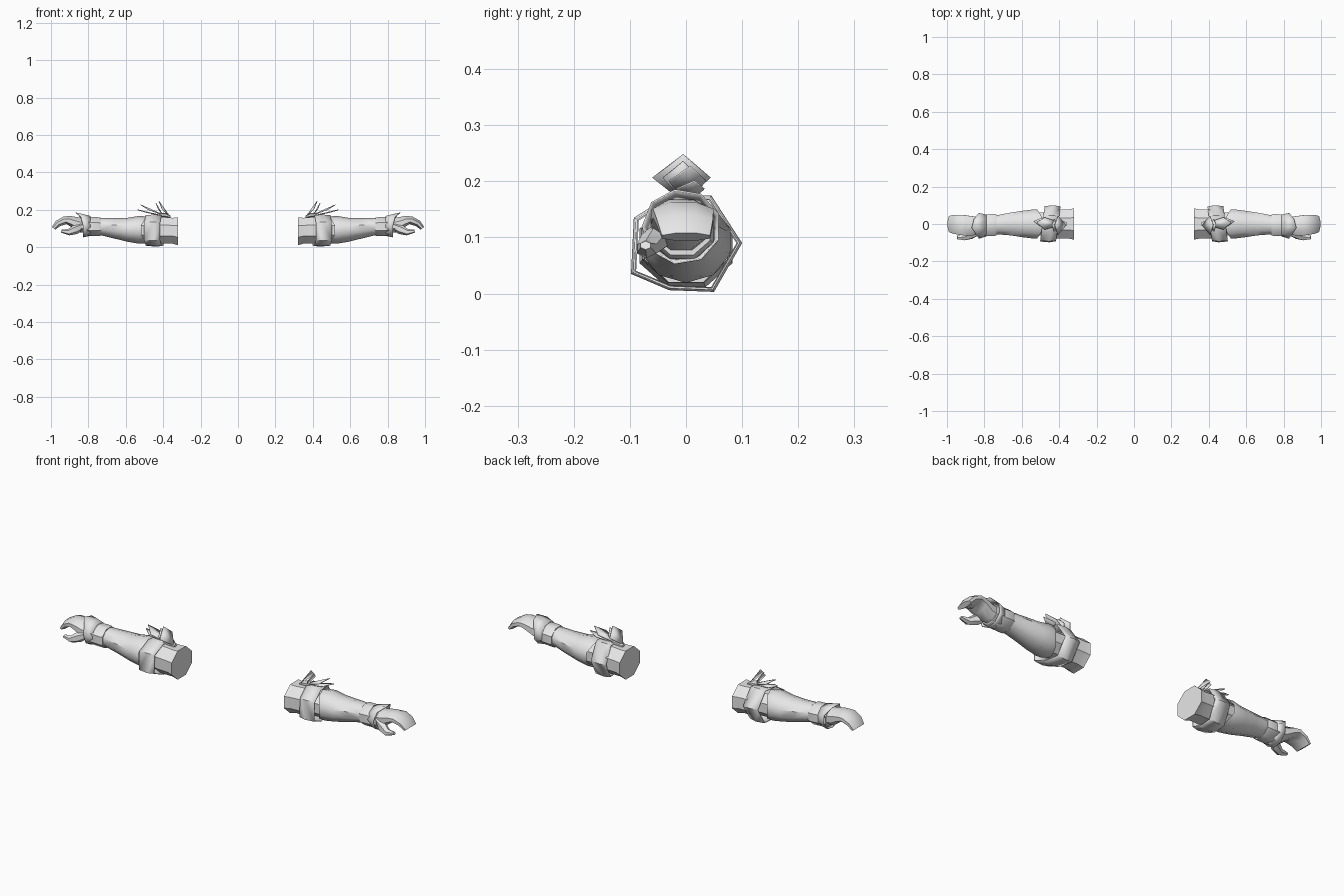
import bpy, bmesh, math
from mathutils import Vector

if "Cube" in bpy.data.objects:
    bpy.data.objects.remove(bpy.data.objects["Cube"])

grey = bpy.data.materials.new("light grey")
grey.diffuse_color = (0.8, 0.8, 0.8, 1)
grey.use_nodes = True
grey.node_tree.nodes["Principled BSDF"].inputs["Base Color"].default_value = grey.diffuse_color


def finish(name, bm, angle=40, thickness=0):
    """Turn a bmesh into an object, mirrored to the other arm."""
    bmesh.ops.recalc_face_normals(bm, faces=bm.faces)
    me = bpy.data.meshes.new(name)
    bm.to_mesh(me)
    bm.free()
    me.materials.append(grey)
    ob = bpy.data.objects.new(name, me)
    bpy.context.collection.objects.link(ob)
    bpy.ops.object.select_all(action='DESELECT')
    ob.select_set(True)
    bpy.context.view_layer.objects.active = ob
    bpy.ops.object.shade_smooth_by_angle(angle=math.radians(angle))
    if thickness:
        s = ob.modifiers.new("Thickness", 'SOLIDIFY')
        s.thickness = thickness
    m = ob.modifiers.new("Other arm", 'MIRROR')
    m.use_mirror_merge = False
    return ob


def bridge(bm, rings, cap0=False, cap1=False):
    n = len(rings[0])
    for a, b in zip(rings, rings[1:]):
        for i in range(n):
            j = (i + 1) % n
            bm.faces.new((a[i], a[j], b[j], b[i]))
    if cap0:
        bm.faces.new(rings[0])
    if cap1:
        bm.faces.new(rings[-1])


def loft(name, stations, n=8, cap0=False, cap1=False, shift=None, angle=40, thickness=0):
    """Stations: x, y, z, half width, half height, tilt in degrees."""
    bm = bmesh.new()
    rings = []
    for k, (x, y, z, ry, rz, tilt) in enumerate(stations):
        t = math.radians(tilt)
        ring = []
        for i in range(n):
            a = 2 * math.pi * (i + 0.5) / n
            s = 1 / math.cos(math.pi / n) if n < 10 else 1
            c, h = math.cos(a) * ry * s, math.sin(a) * rz * s
            p = Vector((x + h * math.sin(t), y + c, z + h * math.cos(t)))
            if shift:
                p.x += shift(k, a)
            ring.append(bm.verts.new(p))
        rings.append(ring)
    bridge(bm, rings, cap0, cap1)
    return finish(name, bm, angle, thickness)


# Upper sleeve, closed at the inner end
loft("upper_sleeve", [
    (0.322, 0, 0.085, 0.083, 0.074, 0),
    (0.35, 0, 0.088, 0.078, 0.069, 0),
    (0.40, 0, 0.09, 0.078, 0.071, 0),
    (0.43, 0, 0.09, 0.074, 0.070, 0)], cap0=True, cap1=True)

# Narrower arm showing at the elbow
loft("elbow", [
    (0.41, 0, 0.09, 0.066, 0.062, 0),
    (0.47, 0, 0.09, 0.062, 0.060, 0),
    (0.56, 0, 0.09, 0.062, 0.060, 0)], cap0=True, cap1=True)

# Loose angular strap around the elbow
outline = [(0.1, 0.09), (0.045, 0.175), (-0.03, 0.175), (-0.093, 0.135),
           (-0.098, 0.035), (-0.03, 0.006), (0.05, 0.003)]
bm = bmesh.new()
rings = []
for x, scale in ((0.405, 0.94), (0.44, 1.0), (0.49, 0.96)):
    rings.append([bm.verts.new((x - 0.12 * y, y * scale, 0.09 + (z - 0.09) * scale))
                  for y, z in outline])
bridge(bm, rings)
finish("elbow_strap", bm, 35, 0.004)

# Forearm guard with a notched inner edge
loft("forearm", [
    (0.485, 0, 0.092, 0.080, 0.072, 0),
    (0.53, 0, 0.093, 0.083, 0.074, 0),
    (0.59, 0, 0.093, 0.075, 0.064, 0),
    (0.66, 0, 0.101, 0.064, 0.055, 0),
    (0.73, -0.004, 0.110, 0.054, 0.047, 0),
    (0.80, -0.005, 0.113, 0.050, 0.045, 0)], n=10, cap1=True,
    shift=lambda k, a: 0.035 * math.cos(a) ** 2 if k == 0 else 0)

# Band around the wrist
loft("wrist_band", [
    (0.735, -0.005, 0.110, 0.055, 0.048, 0),
    (0.745, -0.005, 0.110, 0.059, 0.050, 0),
    (0.82, -0.007, 0.112, 0.056, 0.050, 0),
    (0.83, -0.007, 0.113, 0.050, 0.044, 0)], cap0=True, cap1=True)

# Flared cuff, longest over the back of the hand
loft("cuff", [
    (0.79, -0.006, 0.114, 0.054, 0.048, 0),
    (0.83, -0.008, 0.119, 0.064, 0.061, 0)], n=9,
    shift=lambda k, a: 0.04 * max(0, math.sin(a)) ** 3 if k else 0, thickness=0.003)

# Hand with fingers held together and curling down
loft("hand", [
    (0.80, -0.006, 0.113, 0.042, 0.038, 0),
    (0.855, -0.010, 0.120, 0.050, 0.040, 0),
    (0.895, -0.008, 0.137, 0.054, 0.031, 10),
    (0.925, -0.005, 0.143, 0.054, 0.022, 25),
    (0.962, -0.002, 0.127, 0.050, 0.018, 42),
    (0.986, 0.000, 0.101, 0.043, 0.012, 55)], n=8, cap0=True, cap1=True)

# Thumb
loft("thumb", [
    (0.835, -0.040, 0.108, 0.020, 0.026, -20),
    (0.870, -0.058, 0.094, 0.021, 0.022, 25),
    (0.905, -0.070, 0.080, 0.017, 0.015, 10),
    (0.945, -0.072, 0.086, 0.009, 0.007, -20)], n=6, cap0=True, cap1=True)


# Bow tied on top of the strap: two fanned wings with a centre fold
def wing(name, root, tip, half, drop):
    bm = bmesh.new()
    r, t = Vector(root), Vector(tip)
    mid = r.lerp(t, 0.72)
    v = [bm.verts.new(p) for p in (
        r, mid + Vector((0, -half - 0.006, -drop)), t,
        mid + Vector((0, half, -drop)))]
    bm.faces.new((v[0], v[1], v[2]))
    bm.faces.new((v[0], v[2], v[3]))
    finish(name, bm, 10, 0.003)


wing("bow_wing_inner", (0.365, -0.005, 0.163), (0.425, -0.005, 0.247), 0.048, 0.018)
wing("bow_wing_upper", (0.40, -0.005, 0.165), (0.44, -0.005, 0.235), 0.030, 0.010)
wing("bow_wing_outer", (0.37, 0.0, 0.162), (0.52, 0.008, 0.228), 0.030, 0.008)
wing("bow_tail", (0.38, 0.0, 0.165), (0.538, 0.015, 0.202), 0.022, 0.004)

# Knot holding the bow
loft("bow_knot", [
    (0.36, 0, 0.163, 0.010, 0.005, 0),
    (0.39, 0, 0.172, 0.018, 0.010, 0),
    (0.42, 0, 0.172, 0.014, 0.008, 0)], n=6, cap0=True, cap1=True)
